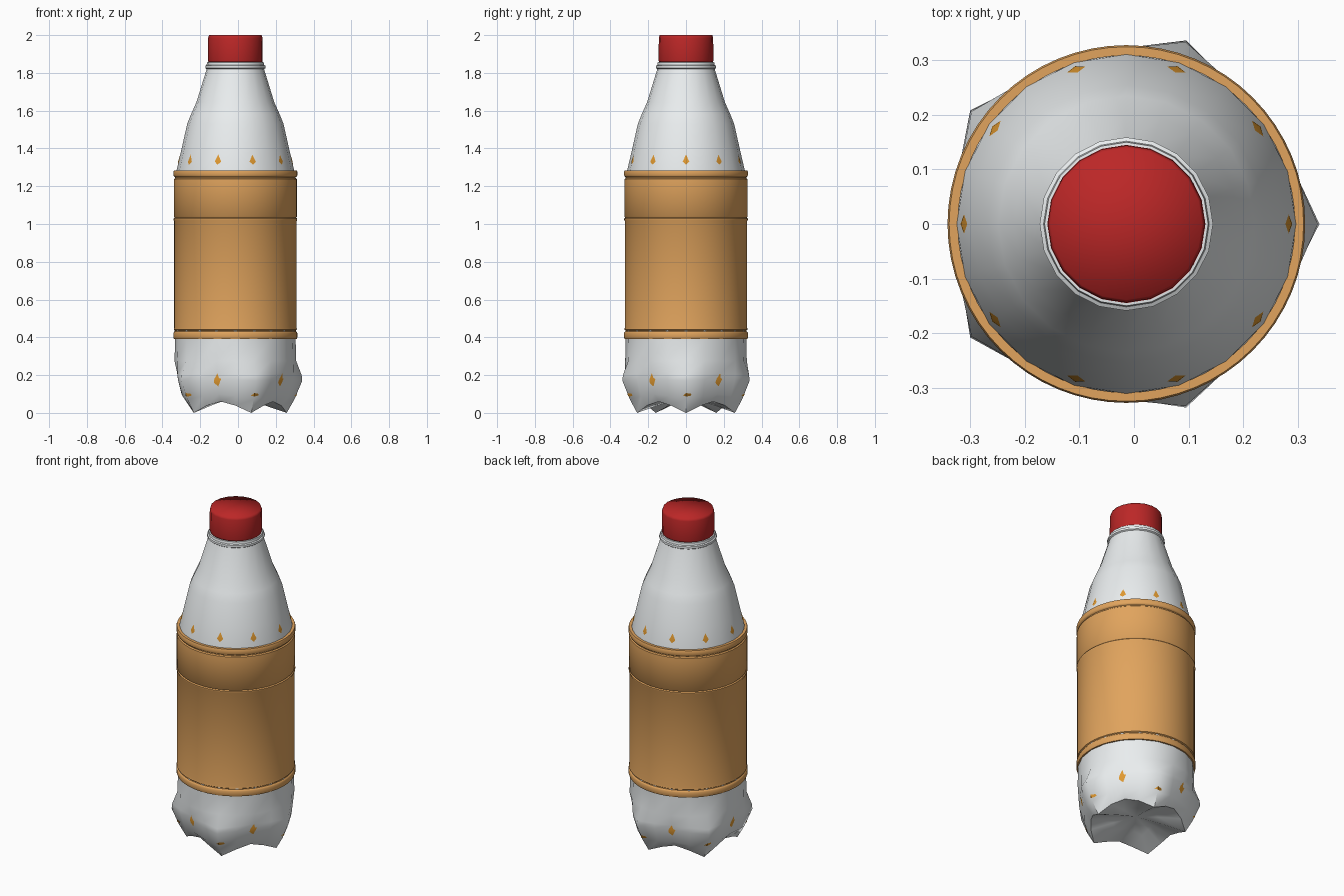
import bpy, bmesh, math

CX = -0.014  # bottle axis; the foot at angle 0 makes the base asymmetric in x


def material(name, rgb):
    m = bpy.data.materials.new(name)
    m.diffuse_color = (*rgb, 1)
    return m


def lathe(name, rings, n, mat, weights=(1,), angle=45):
    """Rings are (r, z), or (foot_r, foot_z, valley_r, valley_z) blended by weights."""
    bm = bmesh.new()
    prev = None
    for ring in rings:
        rf, zf, rv, zv = ring if len(ring) == 4 else ring * 2
        if rf == 0:
            cur = [bm.verts.new((CX, 0, zf))]
        else:
            cur = []
            for i in range(n):
                w = weights[i % len(weights)]
                r, z = rv + (rf - rv) * w, zv + (zf - zv) * w
                a = 2 * math.pi * i / n
                cur.append(bm.verts.new((CX + r * math.cos(a), r * math.sin(a), z)))
        if prev:
            for i in range(n):
                j = (i + 1) % n
                if len(prev) == 1:
                    bm.faces.new((prev[0], cur[j], cur[i]))
                elif len(cur) == 1:
                    bm.faces.new((prev[i], prev[j], cur[0]))
                else:
                    bm.faces.new((prev[i], prev[j], cur[j], cur[i]))
        prev = cur
    bmesh.ops.recalc_face_normals(bm, faces=bm.faces)
    me = bpy.data.meshes.new(name)
    bm.to_mesh(me)
    bm.free()
    ob = bpy.data.objects.new(name, me)
    bpy.context.collection.objects.link(ob)
    me.materials.append(mat)
    bpy.ops.object.select_all(action='DESELECT')
    ob.select_set(True)
    bpy.context.view_layer.objects.active = ob
    bpy.ops.object.shade_smooth_by_angle(angle=math.radians(angle))
    return ob


plastic = material("clear_plastic", (0.82, 0.85, 0.86))
paper = material("label_tan", (0.75, 0.37, 0.11))
red = material("cap_red", (0.5, 0.02, 0.02))
amber = material("liquid_amber", (0.75, 0.32, 0.03))

# Bottle shell: five-footed base, straight body, tapered shoulder, neck ring
lathe("bottle", [
    (0, 0.085),
    (0.14, 0.045, 0.12, 0.075),
    (0.272, 0.0, 0.247, 0.06),
    (0.312, 0.07, 0.285, 0.10),
    (0.354, 0.17, 0.301, 0.18),
    (0.351, 0.20, 0.308, 0.21),
    (0.322, 0.275),
    (0.319, 0.39), (0.3215, 0.435), (0.317, 0.46), (0.317, 1.2),
    (0.311, 1.285), (0.285, 1.397), (0.255, 1.53), (0.235, 1.58),
    (0.206, 1.645), (0.152, 1.82),
    (0.159, 1.825), (0.159, 1.838), (0.152, 1.842), (0.150, 1.856), (0.13, 1.858),
], 20, plastic, weights=(1, 0.35, 0, 0.35), angle=50)

# Liquid: ten-sided fill whose corners just break through the shell
lathe("liquid", [
    (0, 0.11),
    (0.255, 0.03, 0.235, 0.08),
    (0.323, 0.09, 0.282, 0.10),
    (0.345, 0.18, 0.304, 0.18),
    (0.31, 0.28, 0.316, 0.27),
    (0.305, 0.40), (0.305, 1.30), (0.3035, 1.33), (0.288, 1.38), (0, 1.38),
], 10, amber, weights=(1, 0))

# Wrap-around label with beads and grooves
lathe("label", [
    (0.314, 0.392), (0.325, 0.392), (0.328, 0.40), (0.328, 0.422), (0.325, 0.429),
    (0.3205, 0.432), (0.3205, 0.437), (0.326, 0.441), (0.324, 0.452),
    (0.324, 1.015), (0.327, 1.021), (0.327, 1.029), (0.321, 1.034), (0.326, 1.039),
    (0.326, 1.225), (0.3255, 1.238), (0.319, 1.243), (0.319, 1.248),
    (0.325, 1.251), (0.328, 1.258), (0.328, 1.276), (0.325, 1.284), (0.309, 1.284),
], 64, paper, angle=50)

# Screw cap
lathe("cap", [
    (0, 1.857), (0.143, 1.857), (0.145, 1.865), (0.144, 1.985), (0.139, 2.0), (0, 2.0),
], 20, red, angle=89)
